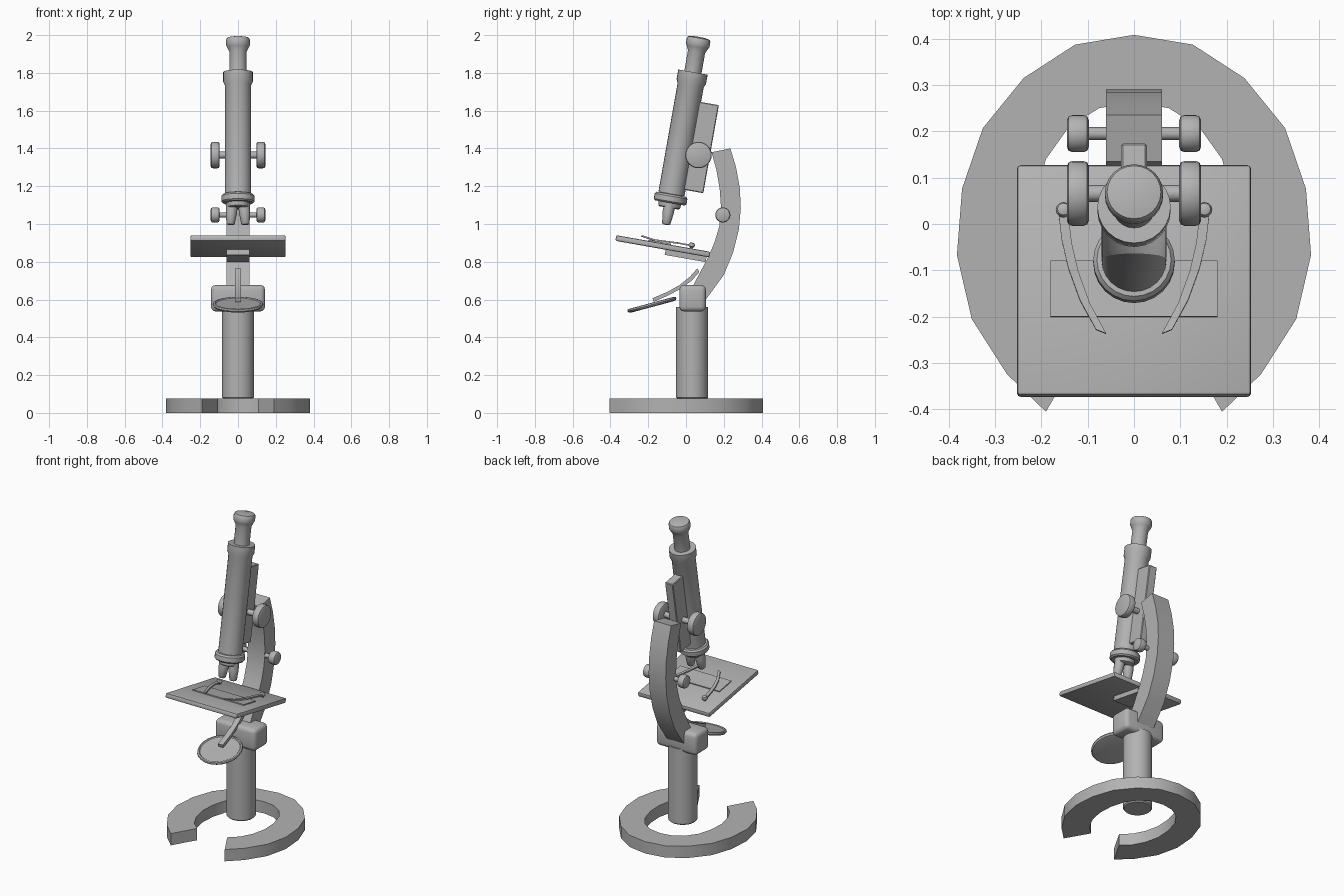
import bpy, bmesh, math
from mathutils import Matrix, Vector

if "Cube" in bpy.data.objects:
    bpy.data.objects.remove(bpy.data.objects["Cube"])

grey = bpy.data.materials.new("grey metal")
grey.diffuse_color = (0.45, 0.45, 0.45, 1)
grey.use_nodes = True
grey.node_tree.nodes["Principled BSDF"].inputs["Base Color"].default_value = grey.diffuse_color

TILT = Matrix.Rotation(math.radians(-10), 4, 'X')
AXIS = Matrix.Translation((0, -0.077, 1.159)) @ TILT      # optical axis frame
SIDEWAYS = Matrix.Rotation(math.radians(90), 4, 'Y')


def finish(name, bm, mat=Matrix()):
    bmesh.ops.recalc_face_normals(bm, faces=bm.faces)
    me = bpy.data.meshes.new(name)
    bm.to_mesh(me)
    bm.free()
    me.materials.append(grey)
    ob = bpy.data.objects.new(name, me)
    ob.matrix_world = mat
    bpy.context.collection.objects.link(ob)
    return ob


def box(name, size, mat, bevel=0.0, segs=2):
    bm = bmesh.new()
    bmesh.ops.create_cube(bm, size=1)
    bmesh.ops.scale(bm, vec=size, verts=bm.verts)
    if bevel:
        bmesh.ops.bevel(bm, geom=bm.edges[:], offset=bevel, segments=segs,
                        profile=0.5, affect='EDGES')
    return finish(name, bm, mat)


def lathe(name, profile, mat, sides=24):
    """Spin (radius, height) pairs about local z, capping both ends."""
    bm = bmesh.new()
    rings = []
    for r, z in profile:
        rings.append([bm.verts.new((r * math.cos(2 * math.pi * i / sides),
                                    r * math.sin(2 * math.pi * i / sides), z))
                      for i in range(sides)])
    for a, b in zip(rings, rings[1:]):
        for i in range(sides):
            j = (i + 1) % sides
            bm.faces.new((a[i], a[j], b[j], b[i]))
    bm.faces.new(rings[0])
    bm.faces.new(rings[-1])
    return finish(name, bm, mat)


def strip_solid(name, left, right, place, lo, hi):
    """Solid between two matching outlines, extruded from lo to hi."""
    bm = bmesh.new()
    rows = [[bm.verts.new(place(p, h)) for p, h in
             ((a, lo), (b, lo), (b, hi), (a, hi))] for a, b in zip(left, right)]
    for r, s in zip(rows, rows[1:]):
        for i in range(4):
            j = (i + 1) % 4
            bm.faces.new((r[i], r[j], s[j], s[i]))
    bm.faces.new(rows[0])
    bm.faces.new(rows[-1])
    return finish(name, bm)


# Horseshoe base, open at the front
outer = [(0.19, -0.405), (0.274, -0.324), (0.35, -0.205), (0.382, -0.067),
         (0.371, 0.076), (0.326, 0.207), (0.238, 0.315), (0.127, 0.387), (0, 0.408)]
inner = [(0.106, -0.26), (0.16, -0.21), (0.2, -0.135), (0.22, -0.045),
         (0.215, 0.05), (0.19, 0.14), (0.14, 0.21), (0.075, 0.25), (0, 0.262)]
full = lambda pts: pts + [(-x, y) for x, y in reversed(pts[:-1])]
strip_solid("base", full(outer), full(inner), lambda p, h: (p[0], p[1], h), 0, 0.075)

# Column and joint block
lathe("column", [(0.078, 0.075), (0.085, 0.082), (0.085, 0.56)],
      Matrix.Translation((0, 0.032, 0)))
box("joint_block", (0.286, 0.14, 0.14), Matrix.Translation((0, 0.035, 0.607)), 0.025, 3)

# Curved limb
back = [(0.235, 1.4), (0.265, 1.3), (0.285, 1.19), (0.29, 1.085), (0.28, 0.97),
        (0.25, 0.85), (0.2, 0.73), (0.105, 0.6)]
front = [(0.135, 1.38), (0.16, 1.29), (0.178, 1.19), (0.185, 1.09), (0.177, 0.99),
         (0.15, 0.9), (0.115, 0.82), (0.03, 0.66)]
strip_solid("limb", back, front, lambda p, h: (h, p[0], p[1]), -0.06, 0.06)

# Tube, eyepiece, nosepiece and rack along the tilted axis
lathe("tube", [(0.07, 0), (0.07, 0.585), (0.079, 0.605), (0.079, 0.655), (0.06, 0.655)], AXIS)
lathe("eyepiece", [(0.046, 0.64), (0.046, 0.765), (0.058, 0.79), (0.063, 0.8),
                   (0.063, 0.828), (0.058, 0.838), (0.03, 0.844)], AXIS)
lathe("nosepiece", [(0.05, -0.075), (0.058, -0.07), (0.06, -0.048), (0.08, -0.048),
                    (0.088, -0.04), (0.088, -0.012), (0.08, -0.002), (0.06, 0)], AXIS)
for side in (-1, 1):
    splay = Matrix.Rotation(math.radians(-4 * side), 4, 'Y')
    lathe("objective", [(0.018, -0.165), (0.022, -0.16), (0.03, -0.1), (0.03, -0.05)],
          AXIS @ Matrix.Translation((0.028 * side, 0, 0)) @ splay, 16)
box("rack", (0.056, 0.115, 0.473), AXIS @ Matrix.Translation((0, 0.108, 0.27)), 0.004, 1)

# Focus knobs with axles
for label, y, z, r, axle in (("coarse", 0.066, 1.365, 0.07, 0.018),
                             ("fine", 0.195, 1.048, 0.04, 0.014)):
    place = Matrix.Translation((0, y, z)) @ SIDEWAYS
    lathe(label + "_axle", [(axle, -0.11), (axle, 0.11)], place, 12)
    for side in (-1, 1):
        lathe(label + "_knob", [(r - 0.012, side * 0.097), (r - 0.003, side * 0.101),
                                (r, side * 0.109), (r, side * 0.133),
                                (r - 0.003, side * 0.141), (r - 0.012, side * 0.145)], place)

# Stage, support plate and glass slide
STAGE = Matrix.Translation((0, -0.123, 0.882)) @ TILT
box("stage", (0.505, 0.505, 0.03), STAGE, 0.008)
box("stage_support", (0.12, 0.22, 0.03), STAGE @ Matrix.Translation((0, 0.128, -0.028)))
box("slide", (0.36, 0.122, 0.006), STAGE @ Matrix.Translation((0, -0.02, 0.018)))

# Stage clips: flat bent strips held by round pegs
path = [(0.152, 0.14, 0.03), (0.145, 0.08, 0.031), (0.131, 0.02, 0.028),
        (0.106, -0.05, 0.025), (0.071, -0.117, 0.034)]
for side in (-1, 1):
    bm = bmesh.new()
    rows = []
    for x, y, z in path:
        rows.append([bm.verts.new((side * (x + dx), y + dx * 0.4, z + dz)) for dx, dz in
                     ((-0.011, -0.004), (0.011, -0.004), (0.011, 0.004), (-0.011, 0.004))])
    for r, s in zip(rows, rows[1:]):
        for i in range(4):
            j = (i + 1) % 4
            bm.faces.new((r[i], r[j], s[j], s[i]))
    bm.faces.new(rows[0])
    bm.faces.new(rows[-1])
    finish("stage_clip", bm, STAGE)
    lathe("clip_peg", [(0.008, 0.01), (0.008, 0.02), (0.016, 0.026), (0.017, 0.034),
                       (0.013, 0.043), (0.005, 0.046)],
          STAGE @ Matrix.Translation((side * 0.152, 0.15, 0)), 12)

# Mirror dish with raised rim, and its curved bracket
MIRROR = Matrix.Translation((0, -0.18, 0.573)) @ Matrix.Rotation(math.radians(15), 4, 'X')
lathe("mirror", [(0.115, -0.012), (0.128, -0.009), (0.134, 0), (0.131, 0.008),
                 (0.122, 0.01), (0.117, 0.005), (0.06, 0.004)], MIRROR, 28)
upper = [(0.06, 0.765), (0.02, 0.72), (-0.035, 0.676), (-0.1, 0.64), (-0.177, 0.607)]
lower = [(0.07, 0.745), (0.03, 0.7), (-0.027, 0.658), (-0.095, 0.621), (-0.172, 0.588)]
strip_solid("mirror_bracket", upper, lower, lambda p, h: (h, p[0], p[1]), -0.017, 0.017)

# Smooth rounded surfaces, keep hard edges
for ob in bpy.data.objects:
    ob.select_set(True)
    bpy.context.view_layer.objects.active = ob
bpy.ops.object.shade_smooth_by_angle(angle=math.radians(35))
